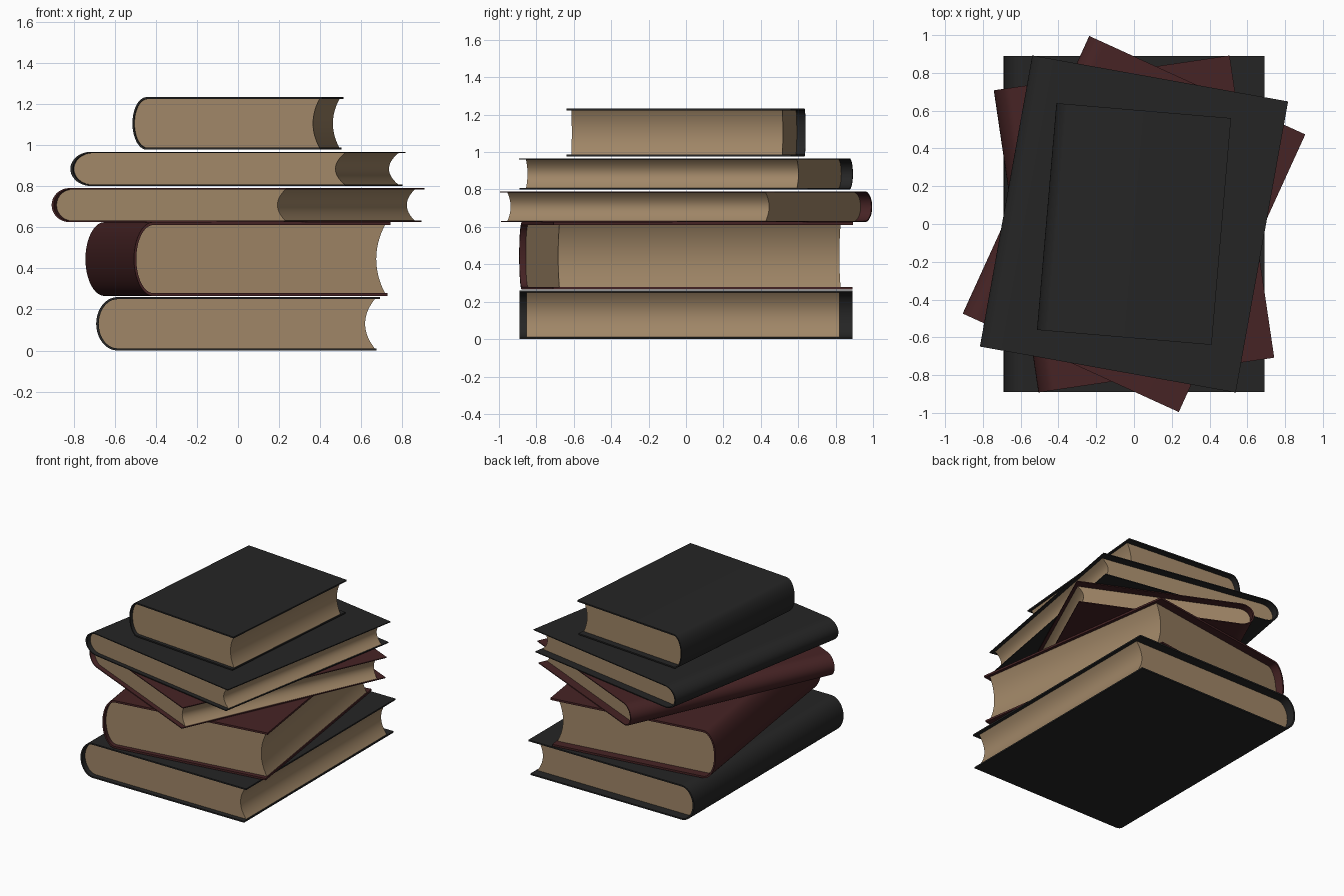
import bpy, bmesh, math

if "Cube" in bpy.data.objects:
    bpy.data.objects.remove(bpy.data.objects["Cube"])


def material(name, rgb):
    m = bpy.data.materials.new(name)
    m.diffuse_color = (*rgb, 1)
    m.use_nodes = True
    m.node_tree.nodes["Principled BSDF"].inputs["Base Color"].default_value = m.diffuse_color
    return m


BLACK = material("black cover", (0.0185, 0.0185, 0.0185))
MAROON = material("maroon cover", (0.062, 0.017, 0.018))
PAPER = material("tan paper", (0.352, 0.240, 0.136))
N = 20  # segments round the spine


def band(name, side_a, side_b, y0, y1, mat, z, turn):
    """Solid filling the space between two equally long (x, z) polylines, from y0 to y1."""
    bm = bmesh.new()
    rows = [[[bm.verts.new((x, y, h)) for x, h in side] for side in (side_a, side_b)]
            for y in (y0, y1)]
    (a0, b0), (a1, b1) = rows
    for i in range(len(a0) - 1):
        j = i + 1
        bm.faces.new((a0[i], a0[j], b0[j], b0[i]))
        bm.faces.new((a1[i], b1[i], b1[j], a1[j]))
        bm.faces.new((a0[i], a1[i], a1[j], a0[j]))
        bm.faces.new((b0[i], b0[j], b1[j], b1[i]))
    for i in (0, -1):
        bm.faces.new((a0[i], b0[i], b1[i], a1[i]))
    bmesh.ops.recalc_face_normals(bm, faces=bm.faces)
    me = bpy.data.meshes.new(name)
    bm.to_mesh(me)
    bm.free()
    me.materials.append(mat)
    ob = bpy.data.objects.new(name, me)
    bpy.context.collection.objects.link(ob)
    ob.location.z = z
    ob.rotation_euler.z = math.radians(turn)
    bpy.ops.object.select_all(action='DESELECT')
    ob.select_set(True)
    bpy.context.view_layer.objects.active = ob
    bpy.ops.object.shade_smooth_by_angle(angle=math.radians(35))


def book(name, width, length, z0, z1, turn, mat):
    h = z1 - z0
    board = 0.04 * h               # cover thickness
    wall = 0.009 * width           # spine thickness
    rx = 0.075 * width             # depth of the rounded spine
    bend = -width / 2 + rx         # where the spine starts to curve
    mid = h / 2

    def arc(r, half):
        return [(bend - r * math.sin(math.pi * i / N), mid - half * math.cos(math.pi * i / N))
                for i in range(N + 1)]

    # wrap-round cover: lower board, rounded spine, upper board
    outer, inner = arc(rx, mid), arc(rx - wall, mid - board)
    low, top = 0.488 * width, 0.5 * width
    band(name + "_cover",
         [(low, 0)] + outer + [(top, h)],
         [(low, board)] + inner + [(top, h - board)],
         -length / 2, length / 2, mat, z0, turn)

    # page block with rounded back and hollow fore-edge
    half = mid - board
    fore = [(width * (0.482 - 0.034 * (1 - ((z - mid) / half) ** 2)), z) for _, z in inner]
    band(name + "_pages", inner, fore, -0.479 * length, 0.461 * length, PAPER, z0, turn)


# name, width, length, bottom, top, turn in degrees, cover colour
book("bottom_book", 1.38, 1.78, 0.0, 0.26, 0, BLACK)
book("thick_book", 1.262, 1.617, 0.265, 0.625, 8.4, MAROON)
book("thin_maroon_book", 1.257, 1.615, 0.625, 0.79, -24.5, MAROON)
book("thin_black_book", 1.376, 1.566, 0.80, 0.967, -10.2, BLACK)
book("top_book", 0.928, 1.205, 0.977, 1.233, -4.9, BLACK)
